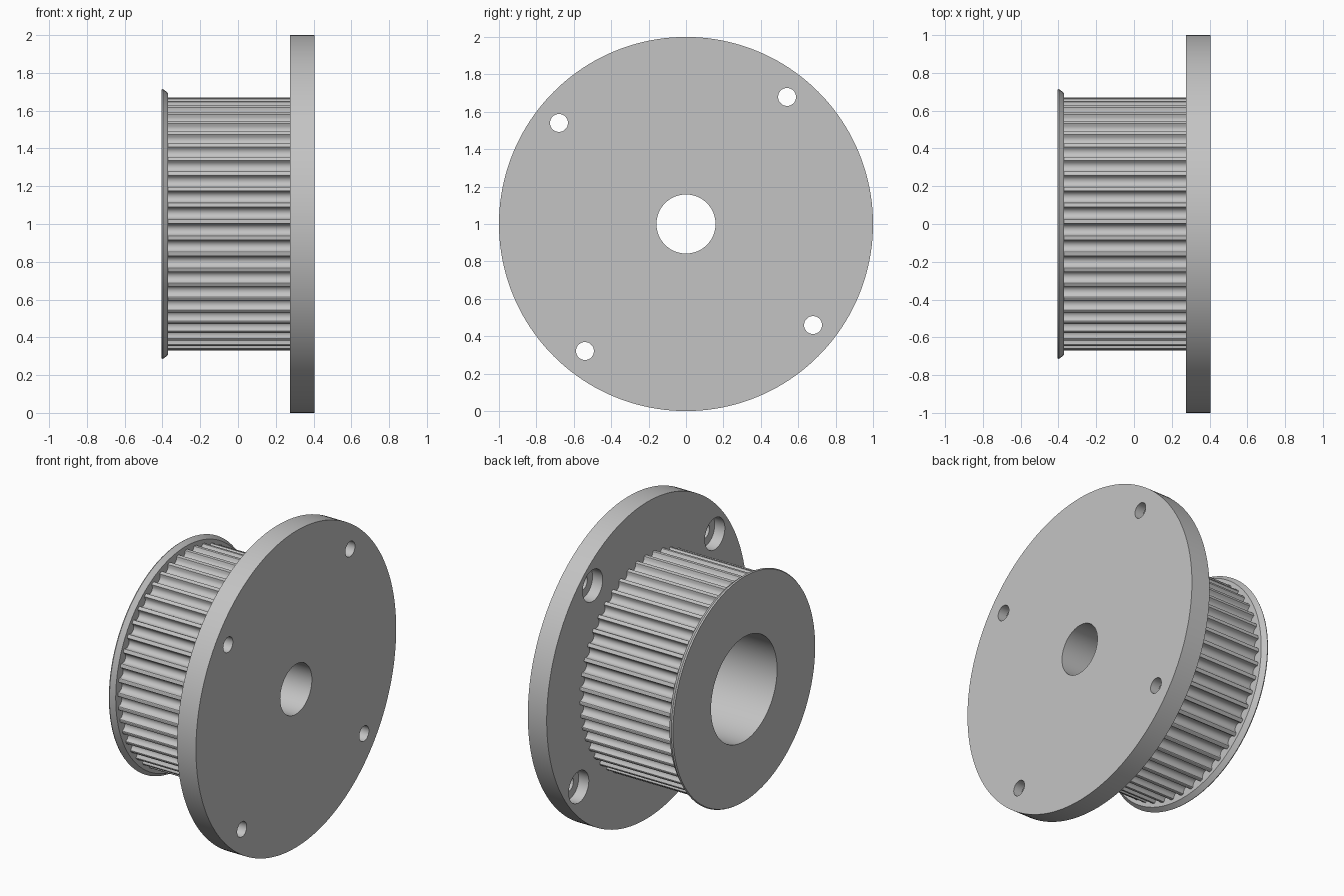
import bpy, bmesh
from math import sin, cos, pi, radians, tau

if "Cube" in bpy.data.objects:
    bpy.data.objects.remove(bpy.data.objects["Cube"])

grey = bpy.data.materials.new("plain_grey")
grey.use_nodes = True
grey.diffuse_color = (0.55, 0.55, 0.55, 1)
grey.node_tree.nodes["Principled BSDF"].inputs["Base Color"].default_value = (0.55, 0.55, 0.55, 1)

AXIS_Z = 1.0
END, DISC_BACK, DISC_FRONT = -0.406, 0.274, 0.406
TEETH_START, SHOULDER, SEAT = -0.37, 0.12, 0.345
BORE_R, POCKET_R = 0.158, 0.33
TEETH, TIP_R, GROOVE_R, PHASE = 48, 0.67, 0.031, 0.045


def add_object(name, bm):
    bmesh.ops.recalc_face_normals(bm, faces=bm.faces)
    mesh = bpy.data.meshes.new(name)
    bm.to_mesh(mesh)
    bm.free()
    obj = bpy.data.objects.new(name, mesh)
    bpy.context.collection.objects.link(obj)
    mesh.materials.append(grey)
    return obj


def prism(name, outline, x0, x1):
    """Extrude a (y, z) outline along x."""
    bm = bmesh.new()
    face = bm.faces.new([bm.verts.new((x0, y, z)) for y, z in outline])
    new = bmesh.ops.extrude_face_region(bm, geom=[face])["geom"]
    verts = [v for v in new if isinstance(v, bmesh.types.BMVert)]
    bmesh.ops.translate(bm, verts=verts, vec=(x1 - x0, 0, 0))
    # the extrusion may drop the starting cap
    bmesh.ops.holes_fill(bm, edges=[e for e in bm.edges if e.is_boundary], sides=0)
    return add_object(name, bm)


def circle(r, n, y=0, z=AXIS_Z):
    return [(y + r * cos(tau * i / n), z + r * sin(tau * i / n)) for i in range(n)]


def ring(name, profile, n):
    """Revolve a closed (x, radius) profile around the axle."""
    bm = bmesh.new()
    loops = [[bm.verts.new((x, y, z)) for y, z in circle(r, n)] for x, r in profile]
    for a, b in zip(loops, loops[1:] + loops[:1]):
        for i in range(n):
            j = (i + 1) % n
            bm.faces.new((a[i], a[j], b[j], b[i]))
    return add_object(name, bm)


def cut(obj, cutters):
    for cutter in cutters:
        cutter.hide_render = True
        mod = obj.modifiers.new("cut", 'BOOLEAN')
        mod.operation, mod.solver, mod.object = 'DIFFERENCE', 'EXACT', cutter
        bpy.context.view_layer.objects.active = obj
        bpy.ops.object.modifier_apply(modifier=mod.name)
        bpy.data.objects.remove(cutter)


def bore(name, r, x0, x1, n=64, y=0, z=AXIS_Z):
    return prism(name, circle(r, n, y, z), x0, x1)


# Mounting disc with centre bore and four counterbored screw holes
disc = prism("mounting_disc", circle(1, 160), DISC_BACK, DISC_FRONT)
cutters = [bore("bore_cutter", BORE_R, 0, 1)]
for i in range(4):
    a = radians(51.5) + i * pi / 2
    y, z = 0.868 * cos(a), AXIS_Z + 0.868 * sin(a)
    cutters.append(bore("screw_cutter", 0.048, 0, 1, 32, y, z))
    cutters.append(bore("counterbore_cutter", 0.1, 0, SEAT, 40, y, z))
cut(disc, cutters)

# Toothed hub: round-bottomed grooves with softened tooth corners
outline = []
for t in range(TEETH):
    mid = PHASE + tau * t / TEETH
    groove = [(-0.036, TIP_R), (-0.0325, TIP_R - 0.002)]
    for k in range(9):
        a = pi * k / 8
        groove.append((-GROOVE_R * cos(a), TIP_R - 0.006 - GROOVE_R * sin(a)))
    groove += [(0.0325, TIP_R - 0.002), (0.036, TIP_R)]
    for side, r in groove:
        a = mid + side / TIP_R
        outline.append((r * cos(a), AXIS_Z + r * sin(a)))
hub = prism("toothed_hub", outline, TEETH_START, DISC_BACK)
cut(hub, [bore("pocket_cutter", POCKET_R, -1, SHOULDER, 96),
          bore("bore_cutter", BORE_R, 0, 1)])

# Thin retaining flange on the free end
flange = ring("end_flange", [(END, POCKET_R), (END, 0.71), (-0.398, 0.715),
                             (TEETH_START, 0.693), (TEETH_START, POCKET_R)], 96)

bpy.ops.object.select_all(action='DESELECT')
for obj in (disc, hub, flange):
    obj.select_set(True)
bpy.context.view_layer.objects.active = disc
bpy.ops.object.shade_smooth_by_angle(angle=radians(30))
